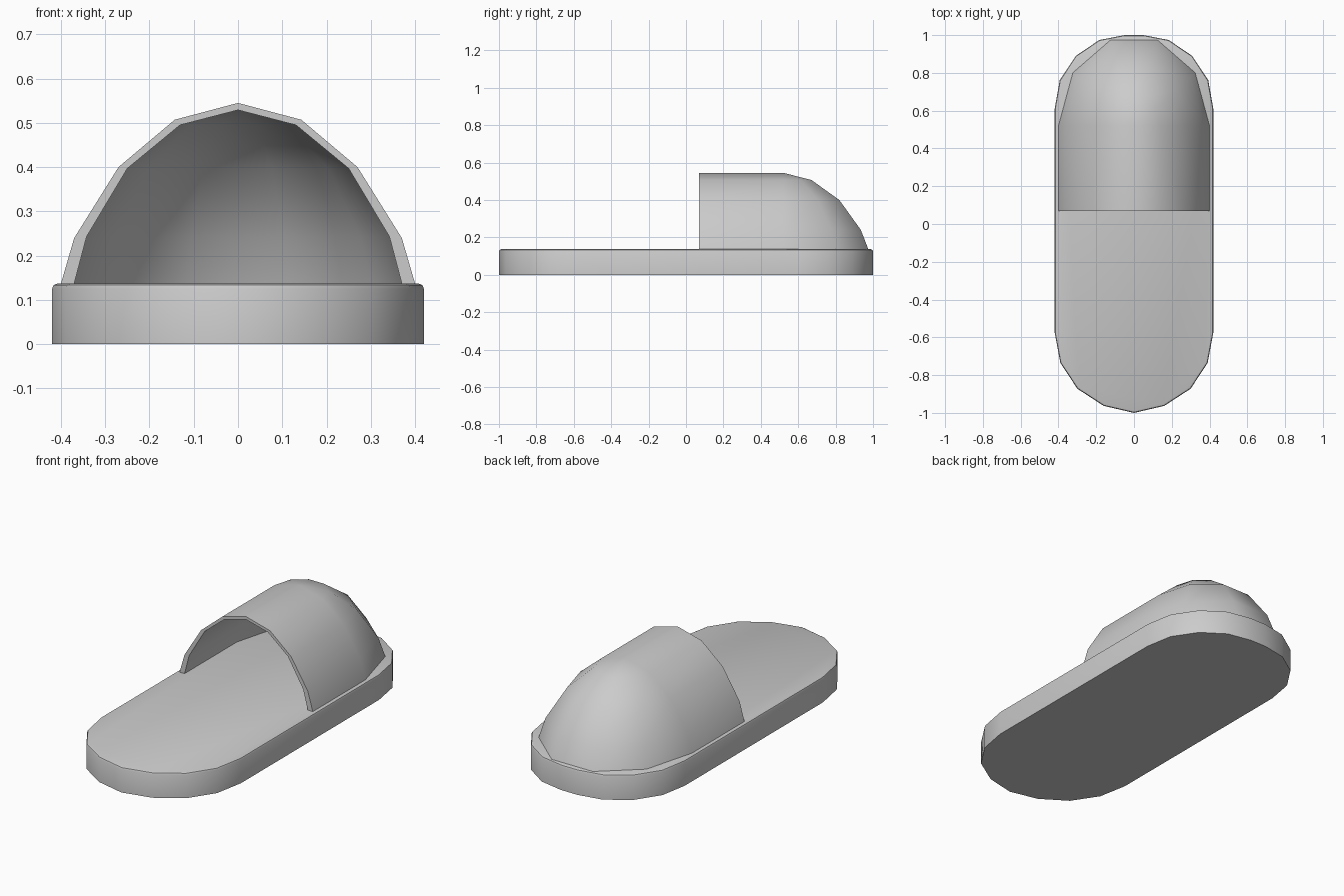
import bpy, bmesh, math

if "Cube" in bpy.data.objects:
    bpy.data.objects.remove(bpy.data.objects["Cube"])

TOP = 0.137  # top of sole


def finish(name, bm, angle):
    bmesh.ops.recalc_face_normals(bm, faces=bm.faces)
    me = bpy.data.meshes.new(name)
    bm.to_mesh(me)
    bm.free()
    ob = bpy.data.objects.new(name, me)
    bpy.context.collection.objects.link(ob)
    bpy.ops.object.select_all(action='DESELECT')
    ob.select_set(True)
    bpy.context.view_layer.objects.active = ob
    bpy.ops.object.shade_smooth_by_angle(angle=math.radians(angle))
    return ob


# Sole: half outline mirrored, extruded, softened along the top edge
half = [(0.16, -0.963), (0.30, -0.872), (0.39, -0.735), (0.42, -0.575),
        (0.42, 0.61), (0.393, 0.762), (0.308, 0.89), (0.184, 0.974), (0.05, 1.0)]
outline = [(0, -1.0)] + half + [(-x, y) for x, y in reversed(half)]
bm = bmesh.new()
base = bm.faces.new([bm.verts.new((x, y, 0)) for x, y in outline])
ext = bmesh.ops.extrude_face_region(bm, geom=[base], use_keep_orig=True)
up = [v for v in ext['geom'] if isinstance(v, bmesh.types.BMVert)]
bmesh.ops.translate(bm, verts=up, vec=(0, 0, TOP))
rim = [e for e in bm.edges if all(v.co.z > TOP - 1e-4 for v in e.verts)]
bmesh.ops.bevel(bm, geom=rim, offset=0.012, segments=2, profile=0.5, affect='EDGES')
finish("sole", bm, 40)

# Toe cover: half tunnel closed by a faceted quarter dome, with wall thickness
FRONT, CENTRE = 0.07, 0.52
# levels: (half width, dome depth, height)
outer = [(0.40, 0.478, TOP), (0.37, 0.436, 0.24), (0.27, 0.315, 0.40),
         (0.143, 0.158, 0.507), (0, 0, 0.545)]
inner = [(0.37, 0.447, TOP), (0.342, 0.406, 0.243), (0.25, 0.293, 0.397),
         (0.131, 0.147, 0.495), (0, 0, 0.529)]
bm = bmesh.new()


def shell(levels):
    rows = []
    for w, d, z in levels:
        pts = [(w, FRONT)]
        pts += [(w * math.cos(math.radians(a)), CENTRE + d * math.sin(math.radians(a)))
                for a in range(0, 181, 36)]
        pts += [(-w, FRONT)]
        rows.append([bm.verts.new((x, y, z)) for x, y in pts])
    for r, s in zip(rows, rows[1:]):
        for j in range(len(r) - 1):
            bm.faces.new((r[j], r[j + 1], s[j + 1], s[j]))
    return rows


a, b = shell(outer), shell(inner)
# closed border strip joining both skins (bottom edge and front opening)
for p, q in [(a[0], b[0])] + [([r[k] for r in a], [r[k] for r in b]) for k in (0, -1)]:
    for j in range(len(p) - 1):
        bm.faces.new((p[j], p[j + 1], q[j + 1], q[j]))
bmesh.ops.remove_doubles(bm, verts=bm.verts, dist=1e-5)
finish("toe_cover", bm, 50)
